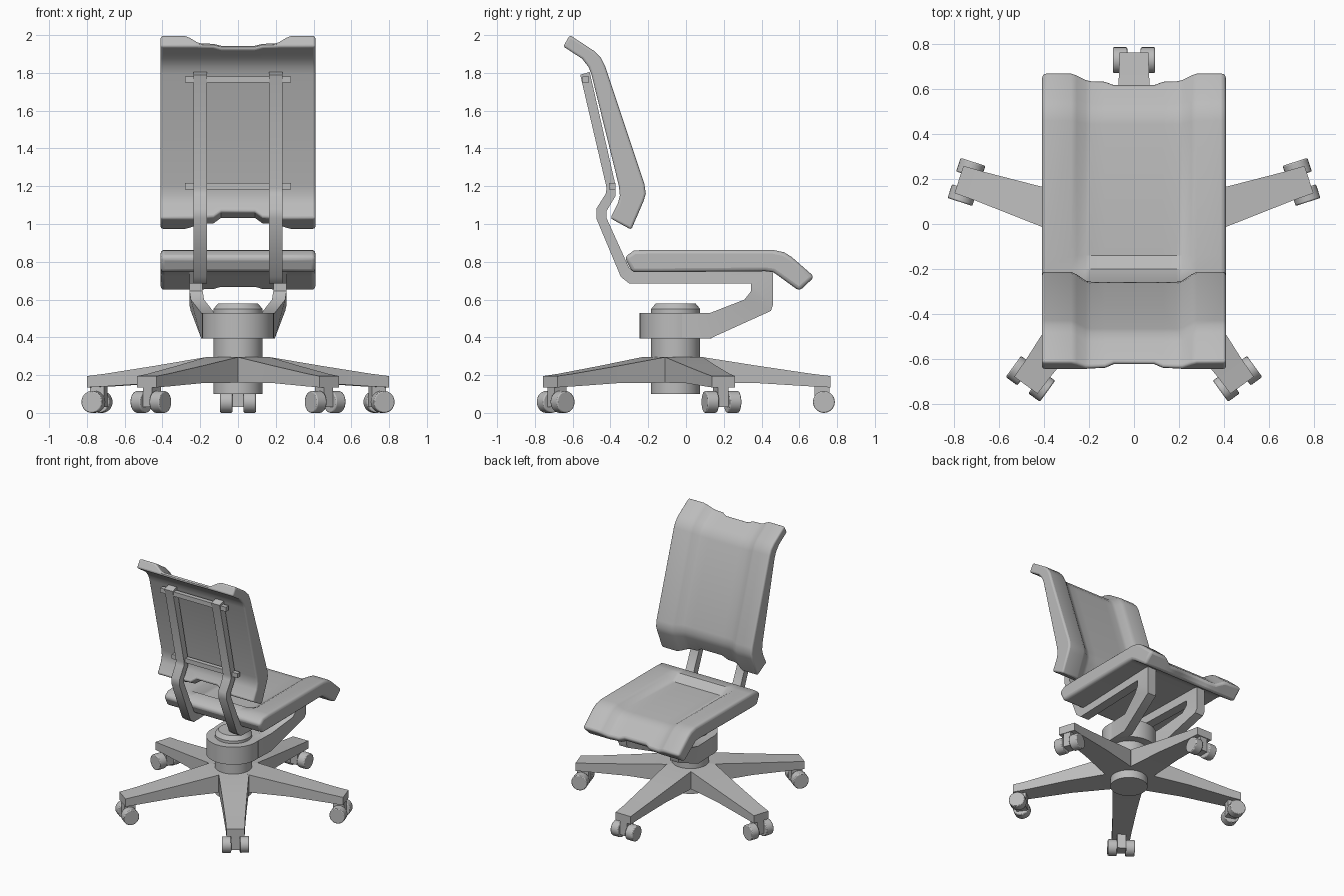
import bpy, bmesh, math
from mathutils import Vector, Matrix

cube = bpy.data.objects.get("Cube")
if cube:
    bpy.data.objects.remove(cube, do_unlink=True)

GREY = bpy.data.materials.new("plain_grey")
GREY.use_nodes = True
GREY.diffuse_color = (0.5, 0.5, 0.5, 1)
GREY.node_tree.nodes["Principled BSDF"].inputs["Base Color"].default_value = GREY.diffuse_color
CENTRE_Y = -0.055


def finish(name, bm, bevel=0, segments=2, limit=50):
    bmesh.ops.recalc_face_normals(bm, faces=bm.faces)
    mesh = bpy.data.meshes.new(name)
    bm.to_mesh(mesh)
    bm.free()
    mesh.materials.append(GREY)
    obj = bpy.data.objects.new(name, mesh)
    bpy.context.collection.objects.link(obj)
    if bevel:
        mod = obj.modifiers.new("soft_edges", 'BEVEL')
        mod.width, mod.segments = bevel, segments
        mod.limit_method, mod.angle_limit = 'ANGLE', math.radians(limit)
    bpy.ops.object.select_all(action='DESELECT')
    obj.select_set(True)
    bpy.context.view_layer.objects.active = obj
    bpy.ops.object.shade_smooth_by_angle(angle=math.radians(35))
    return obj


def loft(bm, rings):
    """Skin closed rings of equal length and cap both ends."""
    rows = [[bm.verts.new(p) for p in ring] for ring in rings]
    for a, b in zip(rows, rows[1:]):
        for i in range(len(a)):
            j = (i + 1) % len(a)
            bm.faces.new((a[i], a[j], b[j], b[i]))
    bm.faces.new(rows[0])
    bm.faces.new(rows[-1])


def lathe(name, profile, sides=48):
    """Stack of round sections (radius, z) about the column axis."""
    bm = bmesh.new()
    turn = [2 * math.pi * i / sides for i in range(sides)]
    loft(bm, [[(r * math.cos(t), CENTRE_Y + r * math.sin(t), z) for t in turn]
              for r, z in profile])
    return finish(name, bm)


def box(bm, x, y, z):
    loft(bm, [[(u, y[0], z[0]), (u, y[1], z[0]), (u, y[1], z[1]), (u, y[0], z[1])] for u in x])


def cushion(name, face, rear, weights, notch):
    """Padded panel: face and rear outlines swept across x, with a central trough."""
    # x, trough depth, share of the end notch
    half = [(0.41, 0, 0), (0.28, 0, 0), (0.255, 0.012, 0), (0.215, 0.04, 0),
            (0.19, 0.045, 0.1), (0.13, 0.045, 0.2), (0.09, 0.045, 1)]
    stations = [(-x, d, n) for x, d, n in half] + half[::-1]
    rings = []
    for x, depth, share in stations:
        f = [Vector((x, *p)) for p in face]
        r = [Vector((x, *p)) for p in rear]
        f = [a + (b - a).normalized() * depth * w for a, b, w in zip(f, r, weights)]
        for line in (f, r):
            for end, near, cut in ((0, 1, notch[0]), (-1, -2, notch[1])):
                line[end] += (line[near] - line[end]).normalized() * cut * share
        rings.append(f + r[::-1])
    bm = bmesh.new()
    loft(bm, rings)
    return finish(name, bm, bevel=0.02, segments=3)


# Seat pad with a raised rear lip and a drooping front edge
cushion("seat",
        [(-.325, .825), (-.275, .86), (-.20, .863), (-.14, .863), (.46, .863), (.52, .85), (.56, .825), (.68, .72)],
        [(-.285, .745), (-.25, .745), (-.20, .745), (-.14, .745), (.42, .75), (.46, .745), (.49, .725), (.60, .645)],
        [0, 0, 0, 1, 1, 1, 1, 1], (0, 0.025))

# Backrest pad
cushion("backrest",
        [(-.29, .97), (-.225, 1.12), (-.213, 1.16), (-.22, 1.21), (-.43, 1.84), (-.45, 1.88), (-.485, 1.915), (-.615, 2.0)],
        [(-.40, 1.03), (-.36, 1.11), (-.35, 1.15), (-.355, 1.2), (-.50, 1.79), (-.515, 1.83), (-.55, 1.875), (-.65, 1.94)],
        [1] * 8, (0.04, 0.025))

# Support rails: from the collar forward, up, back under the seat and up the backrest
# outer y, outer z, inner y, inner z, centre x
RAIL = [(-.02, .395, -.02, .53, .155), (.13, .395, .13, .53, .16),
        (.45, .54, .31, .6, .215), (.46, .57, .345, .645, .222),
        (.46, .75, .345, .685, .222), (-.27, .745, -.30, .685, .2),
        (-.30, .765, -.345, .72, .2), (-.42, 1.03, -.475, 1.03, .2),
        (-.42, 1.07, -.475, 1.08, .2), (-.372, 1.15, -.425, 1.16, .2),
        (-.372, 1.2, -.42, 1.19, .2), (-.51, 1.805, -.56, 1.79, .2)]
for side, label in ((1, "left"), (-1, "right")):
    bm = bmesh.new()
    rings = []
    for yo, zo, yi, zi, x in RAIL:
        a, b = side * (x - 0.035), side * (x + 0.035)
        rings.append([(a, yo, zo), (b, yo, zo), (b, yi, zi), (a, yi, zi)])
    loft(bm, rings)
    finish(label + "_support_rail", bm)

# Cross bars joining the rails behind the backrest
for label, y, z in (("lower", -.39, 1.2), ("upper", -.53, 1.765)):
    bm = bmesh.new()
    box(bm, (-.28, .28), (y - .017, y + .017), (z - .017, z + .017))
    finish(label + "_cross_bar", bm)

# Column and the collar around it
lathe("column", [(.13, .10), (.13, .55), (.105, .58)])
lathe("collar", [(.19, .395), (.19, .53)])

# Five-legged base with twin-wheel casters
LEG = [(.002, .002, .16, .295), (.145, .105, .16, .295), (.43, .085, .158, .25),
       (.72, .067, .14, .207), (.82, .064, .135, .195)]
for i in range(5):
    place = (Matrix.Translation((0, CENTRE_Y, 0))
             @ Matrix.Rotation(math.radians(72 * i), 4, 'Z'))
    bm = bmesh.new()
    loft(bm, [[(-w, r, lo), (w, r, lo), (w, r, hi), (-w, r, hi)] for r, w, lo, hi in LEG])
    bm.transform(place)
    finish(f"base_leg_{i + 1}", bm)

    bm = bmesh.new()
    box(bm, (-.03, .03), (.735, .815), (.03, .14))
    bm.transform(place)
    finish(f"caster_housing_{i + 1}", bm)

    bm = bmesh.new()
    for s in (-1, 1):
        spot = Matrix.Translation((s * .062, .785, .058)) @ Matrix.Rotation(math.pi / 2, 4, 'Y')
        bmesh.ops.create_cone(bm, cap_ends=True, segments=28, radius1=.058,
                              radius2=.058, depth=.064, matrix=spot)
    bm.transform(place)
    finish(f"caster_wheels_{i + 1}", bm, bevel=0.006)
